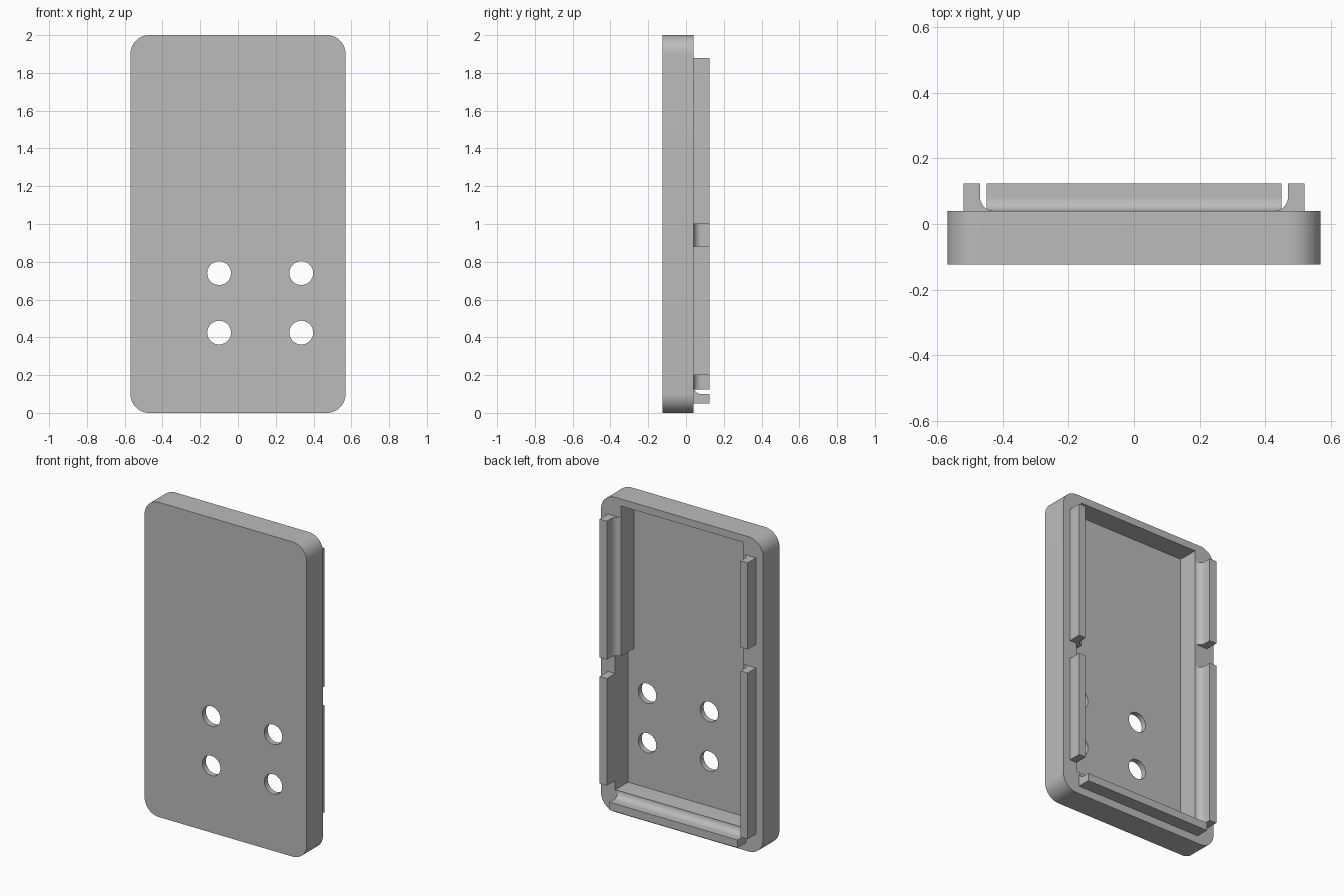
import bpy, bmesh
from math import sin, cos, pi, radians

cube = bpy.data.objects.get("Cube")
if cube:
    bpy.data.objects.remove(cube, do_unlink=True)

grey = bpy.data.materials.new("plain grey")
grey.use_nodes = True
grey.diffuse_color = (0.5, 0.5, 0.5, 1)
grey.node_tree.nodes["Principled BSDF"].inputs["Base Color"].default_value = (0.5, 0.5, 0.5, 1)

FRONT, FLOOR, RIM, BACK = -0.124, -0.09, 0.04, 0.124   # depths along y


def arc(cx, cy, r, start, end, steps=12):
    """Points along an arc, angles in degrees."""
    angles = [radians(start + (end - start) * i / steps) for i in range(steps + 1)]
    return [(cx + r * cos(a), cy + r * sin(a)) for a in angles]


def prism(name, points, lo, hi, place):
    """Extrude a 2D profile from lo to hi; place(a, b, t) gives the 3D point."""
    bm = bmesh.new()
    ends = [[bm.verts.new(place(a, b, t)) for a, b in points] for t in (lo, hi)]
    for ring in ends:
        bm.faces.new(ring)
    n = len(points)
    for i in range(n):
        j = (i + 1) % n
        bm.faces.new((ends[0][i], ends[0][j], ends[1][j], ends[1][i]))
    bmesh.ops.recalc_face_normals(bm, faces=bm.faces)
    mesh = bpy.data.meshes.new(name)
    bm.to_mesh(mesh)
    bm.free()
    mesh.materials.append(grey)
    obj = bpy.data.objects.new(name, mesh)
    bpy.context.collection.objects.link(obj)
    return obj


def activate(obj):
    bpy.ops.object.select_all(action='DESELECT')
    obj.select_set(True)
    bpy.context.view_layer.objects.active = obj


def cut(obj, cutter):
    cutter.hide_render = True
    mod = obj.modifiers.new("cut", 'BOOLEAN')
    mod.operation, mod.solver, mod.object = 'DIFFERENCE', 'EXACT', cutter
    activate(obj)
    bpy.ops.object.modifier_apply(modifier=mod.name)
    bpy.data.objects.remove(cutter, do_unlink=True)


def along_y(a, b, t):
    return (a, t, b)


def along_z(a, b, t):
    return (a, b, t)


def along_x(a, b, t):
    return (t, b, a)


# Case body: rounded slab
R, W, H = 0.1, 0.57, 2.0
outline = (arc(W - R, R, R, -90, 0) + arc(W - R, H - R, R, 0, 90)
           + arc(R - W, H - R, R, 90, 180) + arc(R - W, R, R, 180, 270))
body = prism("case_body", outline, FRONT, RIM, along_y)

# Rear tray, wider on the lower left
tray = [(-0.43, 0.14), (0.47, 0.14), (0.47, 1.0), (0.43, 1.0), (0.43, 1.955), (-0.43, 1.955)]
cut(body, prism("tray_cutter", tray, FLOOR, RIM + 0.1, along_y))

# Four round holes through the front
for x in (-0.1, 0.335):
    for z in (0.425, 0.74):
        circle = arc(x, z, 0.063, 0, 360, 48)[:-1]
        cut(body, prism("hole_cutter", circle, FRONT - 0.1, FLOOR + 0.05, along_y))


def clip_profile(outer, inner, side, fillet):
    """Upright wall with an optional concave foot on its inner side."""
    foot = [(inner, RIM)]
    if fillet:
        foot = arc(inner - fillet, RIM + fillet, fillet, 270, 360)
    return [(side * a, b) for a, b in [(outer, RIM)] + foot + [(inner, BACK), (outer, BACK)]]


# Side clips along the rim: name, side, bottom, top, foot radius
clips = [
    ("left_upper_clip", 1, 1.0, 1.88, 0.042),
    ("left_lower_clip", 1, 0.2, 0.88, 0),
    ("right_upper_clip", -1, 1.33, 1.88, 0.042),
    ("right_lower_clip", -1, 0.125, 1.18, 0.042),
]
parts = [body]
for name, side, low, high, fillet in clips:
    parts.append(prism(name, clip_profile(0.52, 0.47, side, fillet), low, high, along_z))

# Bottom lip: the same section, mirrored to face upward
lip = clip_profile(-0.05, -0.1, -1, 0.042)
parts.append(prism("bottom_lip", lip, -0.45, 0.45, along_x))

for obj in parts:
    activate(obj)
    bpy.ops.object.shade_smooth_by_angle(angle=radians(30))
